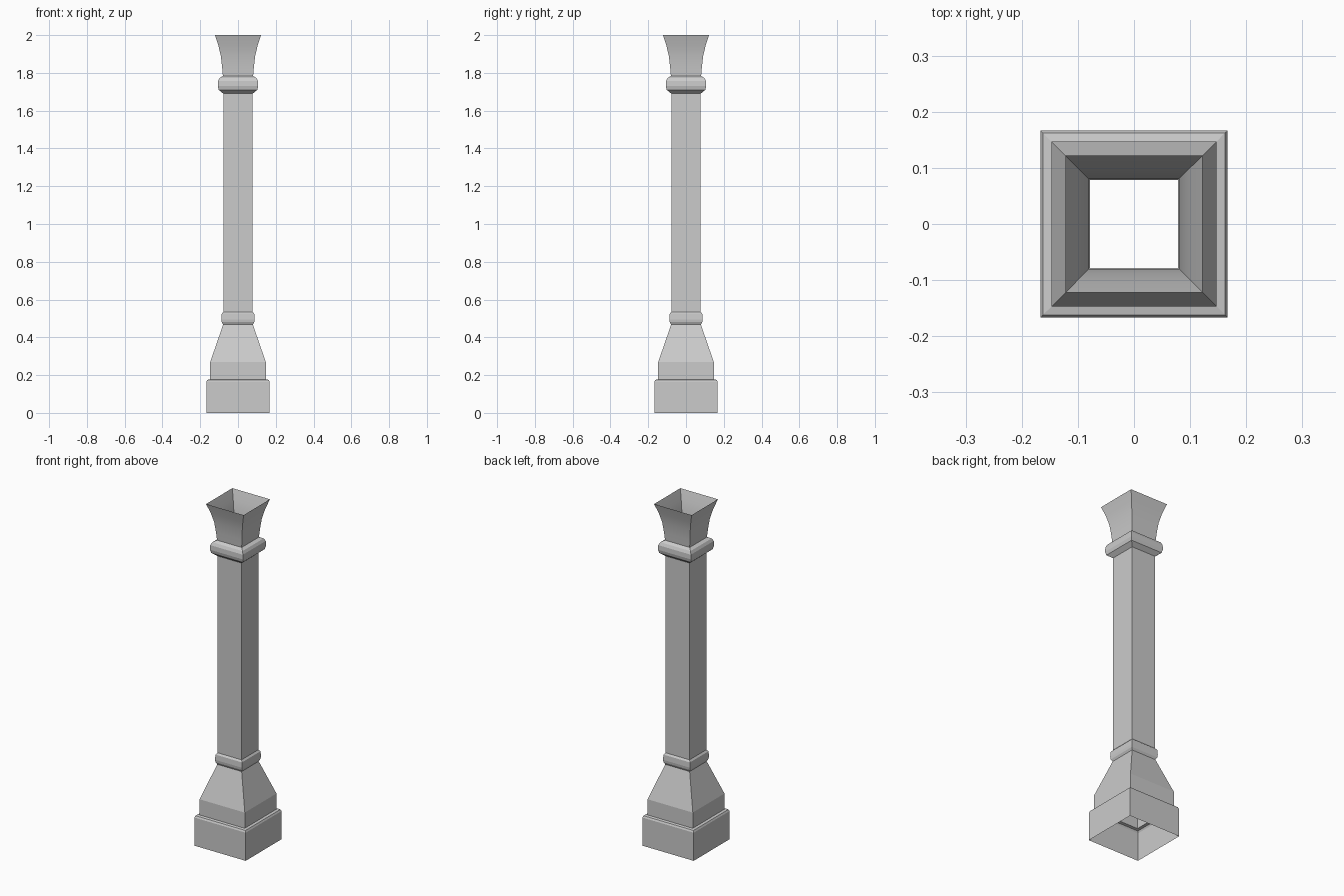
import bpy
import bmesh

# Remove the default cube
cube = bpy.data.objects.get("Cube")
if cube:
    bpy.data.objects.remove(cube, do_unlink=True)

# Plain stone colour
stone = bpy.data.materials.new("grey_stone")
stone.use_nodes = True
colour = (0.6, 0.6, 0.6, 1.0)
stone.diffuse_color = colour
stone.node_tree.nodes["Principled BSDF"].inputs["Base Color"].default_value = colour

CORNERS = ((-1, -1), (1, -1), (1, 1), (-1, 1))


def square_sweep(name, profile):
    """Open square tube through (half width, height) steps."""
    bm = bmesh.new()
    rings = [[bm.verts.new((x * r, y * r, z)) for x, y in CORNERS] for r, z in profile]
    for low, high in zip(rings, rings[1:]):
        for i in range(4):
            j = (i + 1) % 4
            bm.faces.new((low[i], low[j], high[j], high[i]))
    mesh = bpy.data.meshes.new(name)
    bm.to_mesh(mesh)
    bm.free()
    mesh.materials.append(stone)
    obj = bpy.data.objects.new(name, mesh)
    bpy.context.collection.objects.link(obj)
    return obj


# Plinth with a bevelled top edge
square_sweep("plinth", [(0.167, 0), (0.167, 0.165), (0.162, 0.175), (0.147, 0.178)])

# Tapered base
square_sweep("tapered_base", [(0.147, 0.178), (0.147, 0.27), (0.079, 0.467)])

# Lower ring moulding
square_sweep("lower_ring", [(0.079, 0.467), (0.086, 0.48), (0.088, 0.495),
                            (0.086, 0.525), (0.078, 0.535)])

# Shaft
square_sweep("shaft", [(0.078, 0.535), (0.078, 1.69)])

# Collar moulding
square_sweep("collar", [(0.078, 1.69), (0.102, 1.71), (0.107, 1.73),
                        (0.106, 1.757), (0.098, 1.773), (0.08, 1.783)])

# Flared open capital, smooth along its curve
capital = square_sweep("capital", [(0.08, 1.783), (0.084, 1.83), (0.091, 1.89),
                                   (0.104, 1.945), (0.122, 2.0)])
bpy.ops.object.select_all(action="DESELECT")
capital.select_set(True)
bpy.context.view_layer.objects.active = capital
bpy.ops.object.shade_smooth_by_angle()
